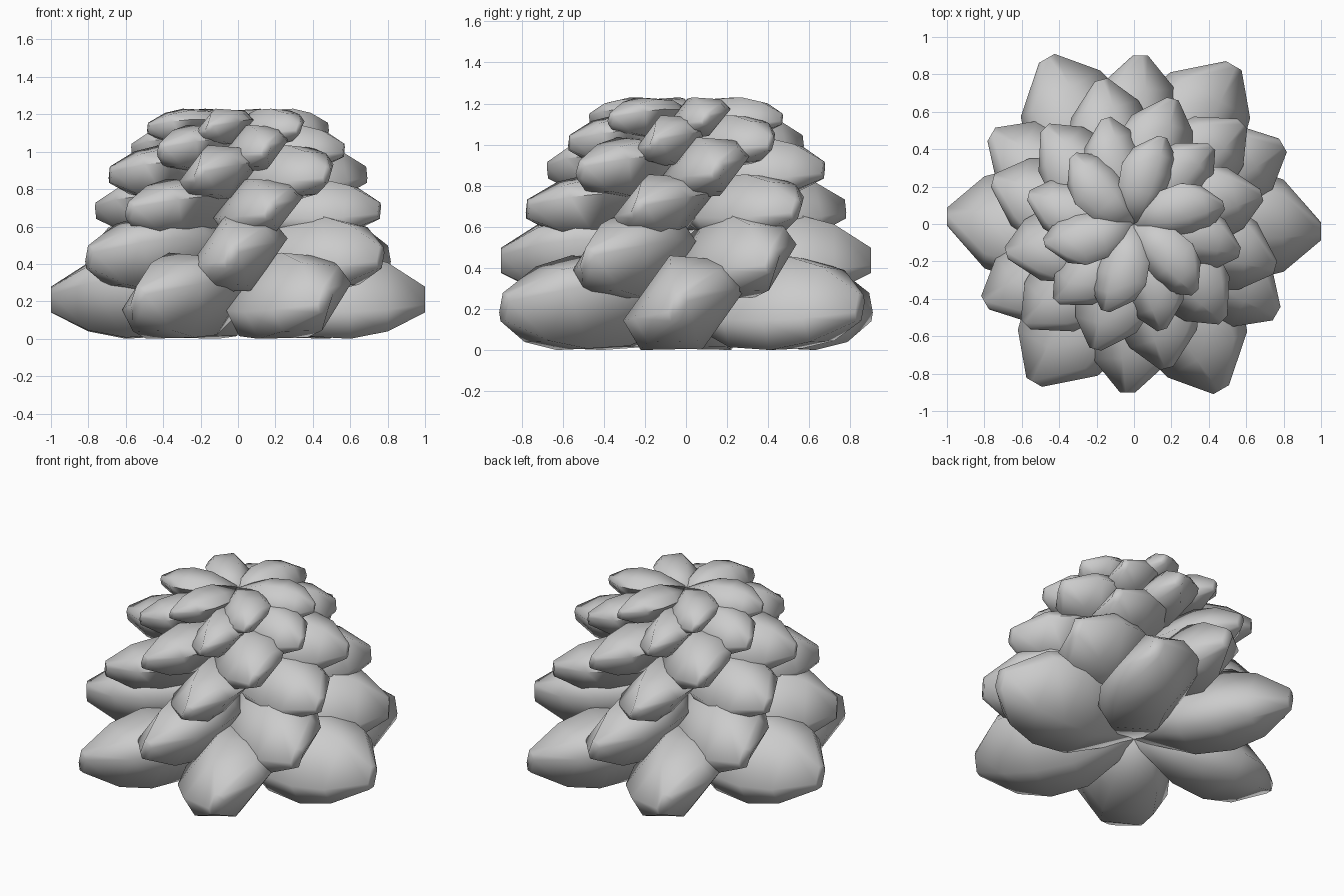
import bpy, bmesh, math
from mathutils import Vector

if "Cube" in bpy.data.objects:
    bpy.data.objects.remove(bpy.data.objects["Cube"])

# unit cross-section of one rolled scale (sideways, up)
SECTION = [(-1.0, -0.37), (-0.72, -1.0), (0.27, -0.97),
           (1.0, 0.40), (0.68, 0.90), (-0.26, 1.0)]
# stations along a scale: length fraction, width, height, sideways shift, lift
STATIONS = [(0.36, 0.93, 0.94, 0.0, 0.0), (0.60, 1.02, 1.0, 0.0, 0.0),
            (0.80, 0.82, 0.80, -0.03, -0.03), (1.0, 0.16, 0.30, -0.13, -0.09)]
ROOT = -0.20  # scales reach a little past the axis so that they interlock

# layers: (length, centre height, half width, half height, turn in degrees)
LAYERS = [(1.00, 0.23, 0.30, 0.23, 0),
          (0.90, 0.455, 0.26, 0.205, 30),
          (0.79, 0.70, 0.228, 0.155, 45),
          (0.70, 0.89, 0.205, 0.145, 15),
          (0.585, 1.02, 0.168, 0.123, 47),
          (0.49, 1.134, 0.148, 0.096, 14)]


def add_scale(bm, length, z, hw, hh, angle):
    out = Vector((math.cos(angle), math.sin(angle), 0))
    side = Vector((-math.sin(angle), math.cos(angle), 0))
    up = Vector((0, 0, 1))
    apex = bm.verts.new(out * (length * ROOT) + up * z)
    rings = []
    for t, w, h, shift, lift in STATIONS:
        rings.append([bm.verts.new(out * (length * t) + side * (hw * (u * w + shift))
                                   + up * (z + hh * (v * h + lift))) for u, v in SECTION])
    n = len(SECTION)
    for i in range(n):
        j = (i + 1) % n
        bm.faces.new((apex, rings[0][i], rings[0][j]))
        for a, b in zip(rings, rings[1:]):
            bm.faces.new((a[i], b[i], b[j], a[j]))
    bm.faces.new(rings[-1])


# stacked whorls of six scales
for k, (length, z, hw, hh, turn) in enumerate(LAYERS):
    bm = bmesh.new()
    for i in range(6):
        add_scale(bm, length, z, hw, hh, math.radians(turn + 60 * i))
    bmesh.ops.recalc_face_normals(bm, faces=bm.faces)
    mesh = bpy.data.meshes.new(f"scale_layer_{k + 1}")
    bm.to_mesh(mesh)
    bm.free()
    obj = bpy.data.objects.new(f"scale_layer_{k + 1}", mesh)
    bpy.context.collection.objects.link(obj)
    bpy.ops.object.select_all(action='DESELECT')
    obj.select_set(True)
    bpy.context.view_layer.objects.active = obj
    bpy.ops.object.shade_smooth_by_angle(angle=math.radians(75))
